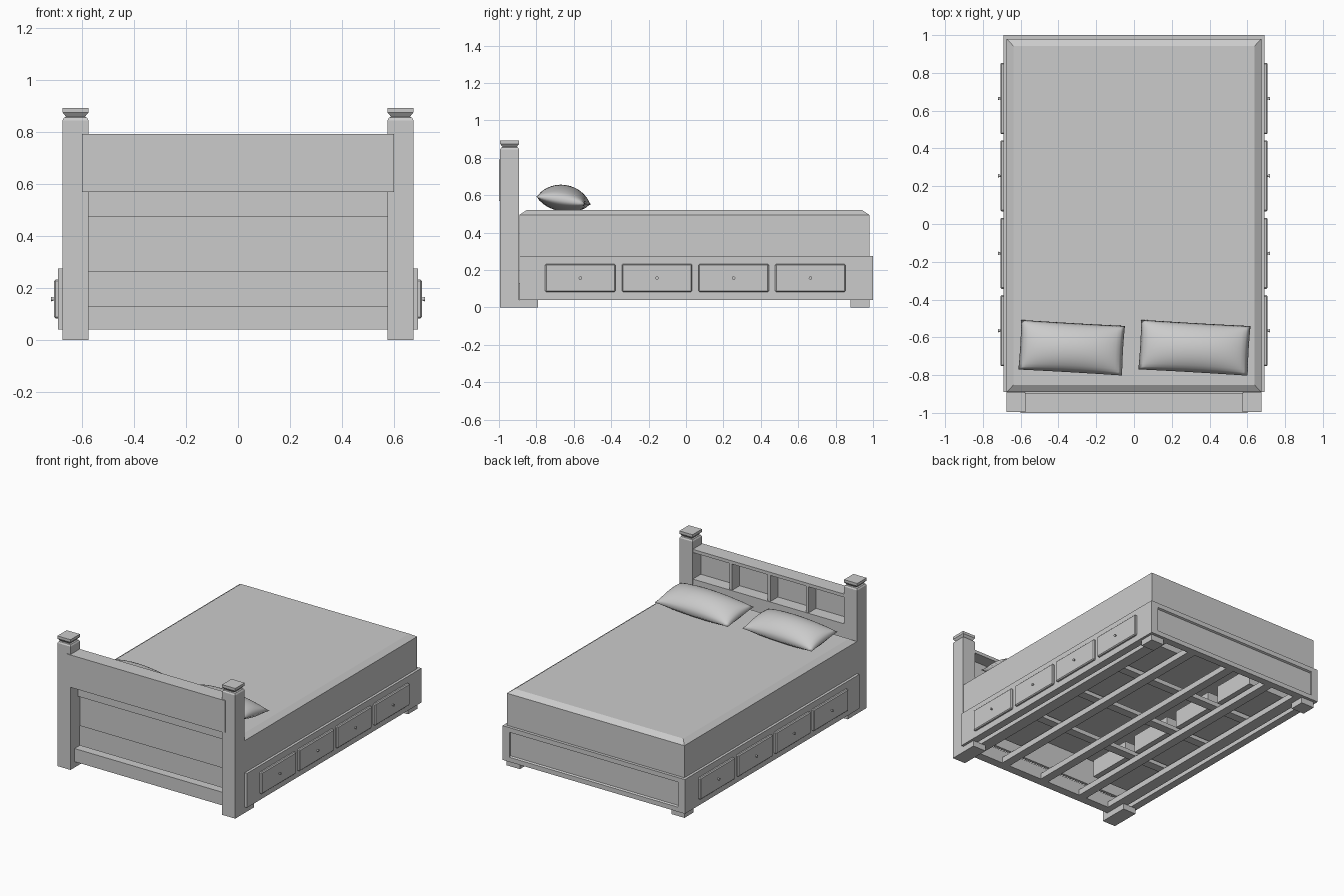
import bpy, bmesh, math
from mathutils import Matrix

cube = bpy.data.objects.get("Cube")
if cube:
    bpy.data.objects.remove(cube, do_unlink=True)

grey = bpy.data.materials.new("plain_grey")
grey.use_nodes = True
grey.diffuse_color = (0.6, 0.6, 0.6, 1)
grey.node_tree.nodes["Principled BSDF"].inputs["Base Color"].default_value = (0.6, 0.6, 0.6, 1)


def finish(name, bm):
    bmesh.ops.recalc_face_normals(bm, faces=bm.faces)
    mesh = bpy.data.meshes.new(name)
    bm.to_mesh(mesh)
    bm.free()
    mesh.materials.append(grey)
    ob = bpy.data.objects.new(name, mesh)
    bpy.context.collection.objects.link(ob)
    return ob


def box_bm(x, y, z):
    bm = bmesh.new()
    bmesh.ops.create_cube(bm, size=1)
    for v in bm.verts:
        v.co = [r[0] if c < 0 else r[1] for c, r in zip(v.co, (x, y, z))]
    return bm


def box(name, x, y, z, bevel=0):
    bm = box_bm(x, y, z)
    if bevel:
        bmesh.ops.bevel(bm, geom=bm.edges[:], offset=bevel, segments=1, affect='EDGES')
    return finish(name, bm)


def side(s, a, b):
    return tuple(sorted((s * a, s * b)))


def stack(name, cx, cy, sections):
    """Rectangles (half x, half y, z) joined from bottom to top."""
    bm = bmesh.new()
    rings = [[bm.verts.new((cx + i * hx, cy + j * hy, z))
              for i, j in ((-1, -1), (1, -1), (1, 1), (-1, 1))] for hx, hy, z in sections]
    for low, high in zip(rings, rings[1:]):
        for k in range(4):
            n = (k + 1) % 4
            bm.faces.new((low[k], low[n], high[n], high[k]))
    bm.faces.new(rings[0])
    bm.faces.new(rings[-1])
    return finish(name, bm)


def pillow(name, cx, length):
    bm = bmesh.new()
    bmesh.ops.create_grid(bm, x_segments=28, y_segments=18, size=1)
    dup = bmesh.ops.duplicate(bm, geom=bm.verts[:] + bm.edges[:] + bm.faces[:])
    lower = {g for g in dup["geom"] if isinstance(g, bmesh.types.BMVert)}
    for v in bm.verts:
        u, w = v.co.x, v.co.y
        puff = (max(0, 1 - u * u) ** 0.5) * (max(0, 1 - w * w) ** 0.6)
        v.co.x = u * length / 2 * (1 - 0.01 * (1 - w * w))
        v.co.y = w * 0.133 * (1 - 0.01 * (1 - u * u))
        v.co.z = puff * (-0.06 if v in lower else 0.083)
    bmesh.ops.remove_doubles(bm, verts=bm.verts, dist=0.0005)
    turn = Matrix.Rotation(math.radians(-3.3), 4, 'Z') @ Matrix.Rotation(math.radians(-9), 4, 'X')
    bm.transform(Matrix.Translation((cx, -0.655, 0.572)) @ turn)
    for f in bm.faces:
        f.smooth = True
    finish(name, bm)


# Mattress with chamfered top, and pillows
stack("mattress", 0, 0.045, [(0.674, 0.935, 0.263), (0.674, 0.935, 0.495), (0.638, 0.897, 0.52)])
pillow("pillow_right", -0.33, 0.55)
pillow("pillow_left", 0.32, 0.58)

drawer_y = [-0.565 + 0.41 * i for i in range(4)]
for s, tag in ((-1, "right"), (1, "left")):
    # Headboard post and tapered cap
    stack("head_post_" + tag, s * 0.625, -0.943,
          [(0.05, 0.051, 0), (0.05, 0.051, 0.845), (0.044, 0.045, 0.855),
           (0.036, 0.038, 0.858), (0.05, 0.051, 0.875), (0.05, 0.051, 0.893)])
    # Feet, side rail and lengthwise beams
    box("head_foot_" + tag, side(s, 0.575, 0.675), (-0.9, -0.79), (0, 0.04))
    box("tail_foot_" + tag, side(s, 0.575, 0.675), (0.88, 0.98), (0, 0.04))
    box("side_rail_" + tag, side(s, 0.64, 0.692), (-0.89, 1.0), (0.04, 0.275))
    box("outer_beam_" + tag, side(s, 0.53, 0.61), (-0.89, 0.96), (0.04, 0.08))
    box("inner_beam_" + tag, side(s, 0.29, 0.35), (-0.89, 0.96), (0.04, 0.08))
    # Drawers
    for i, y in enumerate(drawer_y):
        box(f"drawer_front_{tag}_{i}", side(s, 0.66, 0.708), (y - 0.188, y + 0.188), (0.083, 0.232), 0.006)
        box(f"drawer_box_{tag}_{i}", side(s, 0.27, 0.66), (y - 0.16, y + 0.16), (0.095, 0.215))
        bm = bmesh.new()
        bmesh.ops.create_cone(bm, cap_ends=True, segments=12, radius1=0.004, radius2=0.009, depth=0.016)
        bm.transform(Matrix.Translation((s * 0.712, y, 0.157)) @ Matrix.Rotation(s * math.pi / 2, 4, 'Y'))
        finish(f"drawer_knob_{tag}_{i}", bm)
box("centre_beam", (-0.03, 0.03), (-0.89, 0.96), (0.04, 0.08))

# Foot panel with a recessed field
bm = box_bm((-0.692, 0.692), (0.95, 1.0), (0.04, 0.275))
face = max(bm.faces, key=lambda f: f.calc_center_median().y)
bmesh.ops.inset_individual(bm, faces=[face], thickness=0.045)
bmesh.ops.inset_individual(bm, faces=[face], thickness=0.008, depth=-0.012)
finish("foot_panel", bm)

# Cross slats and head end of the base
for i, y in enumerate((-0.36, 0.05, 0.455)):
    box(f"cross_slat_{i}", (-0.64, 0.64), (y - 0.03, y + 0.03), (0.08, 0.11))
box("base_head_panel", (-0.64, 0.64), (-0.82, -0.8), (0.08, 0.265))
box("head_rail", (-0.58, 0.58), (-0.95, -0.89), (0.04, 0.13))

# Headboard with open shelves facing the mattress
box("headboard_back", (-0.6, 0.6), (-1.0, -0.982), (0.57, 0.792))
box("headboard_top", (-0.58, 0.58), (-0.985, -0.895), (0.77, 0.792))
box("headboard_shelf", (-0.58, 0.58), (-0.985, -0.895), (0.57, 0.588))
box("headboard_lower_panel", (-0.58, 0.58), (-0.915, -0.895), (0.475, 0.575))
for i in range(3):
    x = (i - 1) * 0.29
    box(f"shelf_divider_{i}", (x - 0.01, x + 0.01), (-0.985, -0.9), (0.58, 0.775))
